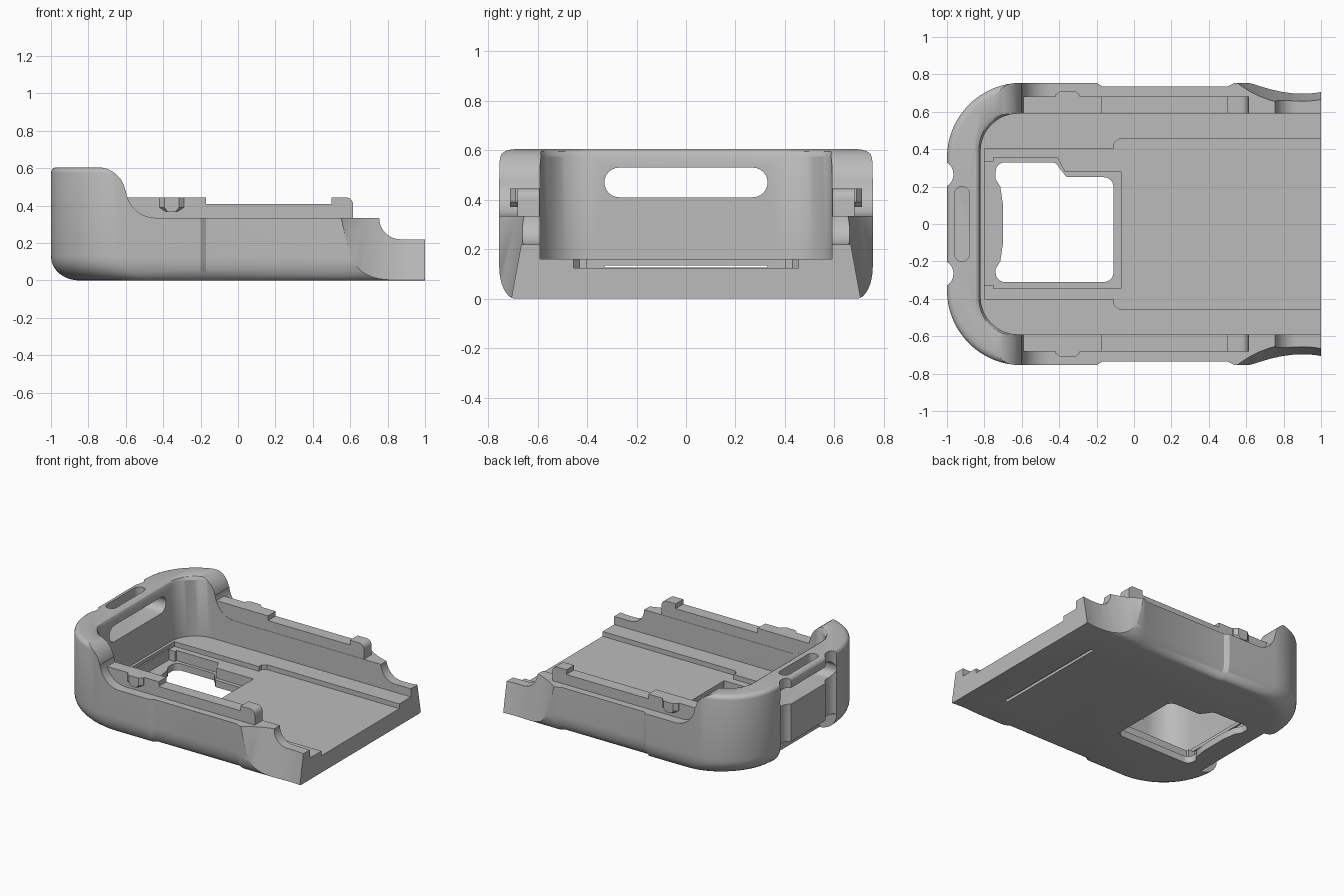
import bpy, bmesh, math

old = bpy.data.objects.get("Cube")
if old:
    bpy.data.objects.remove(old, do_unlink=True)

grey = bpy.data.materials.new("plain grey")
grey.use_nodes = True
colour = (0.5, 0.5, 0.5, 1)
grey.diffuse_color = colour
grey.node_tree.nodes["Principled BSDF"].inputs["Base Color"].default_value = colour


def arc(cx, cy, r, start, end, n=12):
    angles = [math.radians(start + (end - start) * i / n) for i in range(n + 1)]
    return [(cx + r * math.cos(a), cy + r * math.sin(a)) for a in angles]


def mirrored(half):
    return half + [(x, -y) for x, y in reversed(half)]


def loft(name, loops):
    """Closed solid through matching rings of 3D points."""
    bm = bmesh.new()
    rings = [[bm.verts.new(p) for p in ring] for ring in loops]
    n = len(rings[0])
    for low, high in zip(rings, rings[1:]):
        for i in range(n):
            j = (i + 1) % n
            bm.faces.new((low[i], low[j], high[j], high[i]))
    bm.faces.new(rings[0][::-1])
    bm.faces.new(rings[-1])
    bmesh.ops.recalc_face_normals(bm, faces=bm.faces)
    mesh = bpy.data.meshes.new(name)
    bm.to_mesh(mesh)
    bm.free()
    mesh.materials.append(grey)
    obj = bpy.data.objects.new(name, mesh)
    bpy.context.collection.objects.link(obj)
    return obj


def prism(name, pts, lo, hi, axis="z"):
    place = {"x": lambda u, v, w: (w, u, v),
             "y": lambda u, v, w: (u, w, v),
             "z": lambda u, v, w: (u, v, w)}[axis]
    return loft(name, [[place(u, v, w) for u, v in pts] for w in (lo, hi)])


def box(name, x0, x1, y0, y1, z0, z1):
    return prism(name, [(x0, y0), (x1, y0), (x1, y1), (x0, y1)], z0, z1)


def capsule(half_length, r, across):
    """Slot outline lying along the first coordinate."""
    return (arc(half_length - r, across, r, -90, 90) +
            arc(r - half_length, across, r, 90, 270))


def carve(target, cutter, operation="DIFFERENCE"):
    cutter.hide_render = True
    mod = target.modifiers.new("carve", "BOOLEAN")
    mod.object, mod.operation, mod.solver = cutter, operation, "EXACT"
    bpy.context.view_layer.objects.active = target
    bpy.ops.object.modifier_apply(modifier=mod.name)
    bpy.data.objects.remove(cutter, do_unlink=True)


def smooth(obj):
    bpy.ops.object.select_all(action="DESELECT")
    obj.select_set(True)
    bpy.context.view_layer.objects.active = obj
    bpy.ops.object.shade_smooth_by_angle(angle=math.radians(30))


# Outer shell with rounded bottom and rim
def shell_ring(ix, iy, z):
    w = 0.755 - iy
    half = [(1, w), (0.54, w), (0.5, w - 0.02), (-0.17, w - 0.02), (-0.2, w)]
    half += arc(ix - 0.6, w - 0.4, 0.4, 90, 180, 16)
    return [(x, y, z) for x, y in mirrored(half)]


rings = []
for i in range(9):
    a = i * math.pi / 16
    inset = 1 - math.sin(a)
    rings.append(shell_ring(0.15 * inset, 0.065 * inset, 0.13 * (1 - math.cos(a))))
for i in range(5):
    a = i * math.pi / 8
    inset = 0.03 * (1 - math.cos(a))
    rings.append(shell_ring(inset, inset, 0.575 + 0.03 * math.sin(a)))
case_shell = loft("case_shell", rings)

# Side profile: tall end, low walls, lower open end
profile = [(-1.1, -0.1), (-1.1, 0.7), (-0.75, 0.7)]
profile += arc(-0.75, 0.455, 0.15, 90, 10)
profile += arc(-0.44, 0.495, 0.16, 185, 270)
profile += arc(0.87, 0.335, 0.115, 180, 270)
profile += [(1.1, 0.22), (1.1, -0.1)]
carve(case_shell, prism("side_profile", profile, -1, 1, "y"), "INTERSECT")


# Main cavity, open at one end, flared at the rim
def cavity_ring(flare, z):
    w = 0.59 + flare
    half = [(1.1, w)] + arc(-0.62 - flare, w - 0.2, 0.2, 90, 180)
    return [(x, y, z) for x, y in mirrored(half)]


flare = [(0, 0.16), (0, 0.575), (0.009, 0.596), (0.03, 0.61), (0.03, 0.7)]
carve(case_shell, loft("cavity", [cavity_ring(f, z) for f, z in flare]))

# Shallow floor recess and deeper pocket around the window
recess = mirrored([(1.1, 0.455), (-0.08, 0.455), (-0.11, 0.43), (-0.11, 0.4), (-0.8, 0.4)])
carve(case_shell, prism("floor_recess", recess, 0.125, 0.3))
pocket = [(-0.8, 0.335), (-0.75, 0.335), (-0.75, 0.355), (-0.41, 0.355), (-0.37, 0.28),
          (-0.07, 0.28), (-0.07, -0.345), (-0.75, -0.345), (-0.75, -0.325), (-0.8, -0.325)]
carve(case_shell, prism("window_pocket", pocket, 0.05, 0.3))

# Window through the floor
window = arc(-0.16, -0.26, 0.05, -90, 0, 6) + arc(-0.16, 0.2, 0.05, 0, 90, 6)
window += [(-0.36, 0.25), (-0.4, 0.3)] + arc(-0.44, 0.29, 0.04, 10, 90, 6)
window += arc(-0.69, 0.28, 0.05, 90, 180, 6)
window += [(-0.74, 0.24), (-0.715, 0.2), (-0.7, 0.1), (-0.7, -0.1), (-0.715, -0.2), (-0.74, -0.24)]
window += arc(-0.69, -0.26, 0.05, 180, 270, 6)
carve(case_shell, prism("floor_window", window, -0.1, 0.3))

# End wall: long slot, strap slot in the rim, side dents and underside cut
carve(case_shell, prism("end_slot", [(y, z) for y, z in capsule(0.33, 0.06, 0.47)], -1.1, -0.7, "x"))
strap = [(x, y) for y, x in capsule(0.2, 0.04, -0.92)]
carve(case_shell, prism("strap_slot", strap, 0.47, 0.7))
for y in (-0.265, 0.265):
    carve(case_shell, prism("end_dent", arc(-1.04, y, 0.075, 0, 345, 23), -0.1, 0.7))
carve(case_shell, box("underside_cut", -1.1, -0.86, -0.33, 0.33, -0.1, 0.135))
carve(case_shell, box("thin_gap", -1.1, -0.78, -0.33, 0.33, 0.126, 0.135))

# Slanted finger scoops near the open end
for side in (-1, 1):
    loops = []
    for z, centre in ((-0.1, 1.285), (0.5, 1.175)):
        loops.append([(x, side * y, z) for x, y in arc(0.9, centre, 0.57, 0, 354, 59)])
    carve(case_shell, loft("finger_scoop", loops))

# Shallow groove across the underside
groove = [(x, y) for y, x in capsule(0.45, 0.012, 0.74)]
carve(case_shell, prism("underside_groove", groove, -0.1, 0.02))
smooth(case_shell)

# Raised side rails and the small catches on them
rail = [(-0.6, 0.3), (-0.6, 0.445), (-0.17, 0.445), (-0.17, 0.41), (0.5, 0.41), (0.5, 0.445)]
rail += arc(0.575, 0.405, 0.04, 90, 0, 6) + [(0.615, 0.3)]
catch = [(-0.42, 0.445), (-0.42, 0.39), (-0.39, 0.37), (-0.32, 0.37), (-0.29, 0.39), (-0.29, 0.445)]
for side, word in ((-1, "right"), (1, "left")):
    smooth(prism("side_rail_" + word, rail, side * 0.592, side * 0.682, "y"))
    outer = [(-0.355 + (x + 0.355) * 0.6, side * 0.712, z) for x, z in catch]
    loft("side_catch_" + word, [[(x, side * 0.66, z) for x, z in catch],
                                [(x, side * 0.69, z) for x, z in catch], outer])
